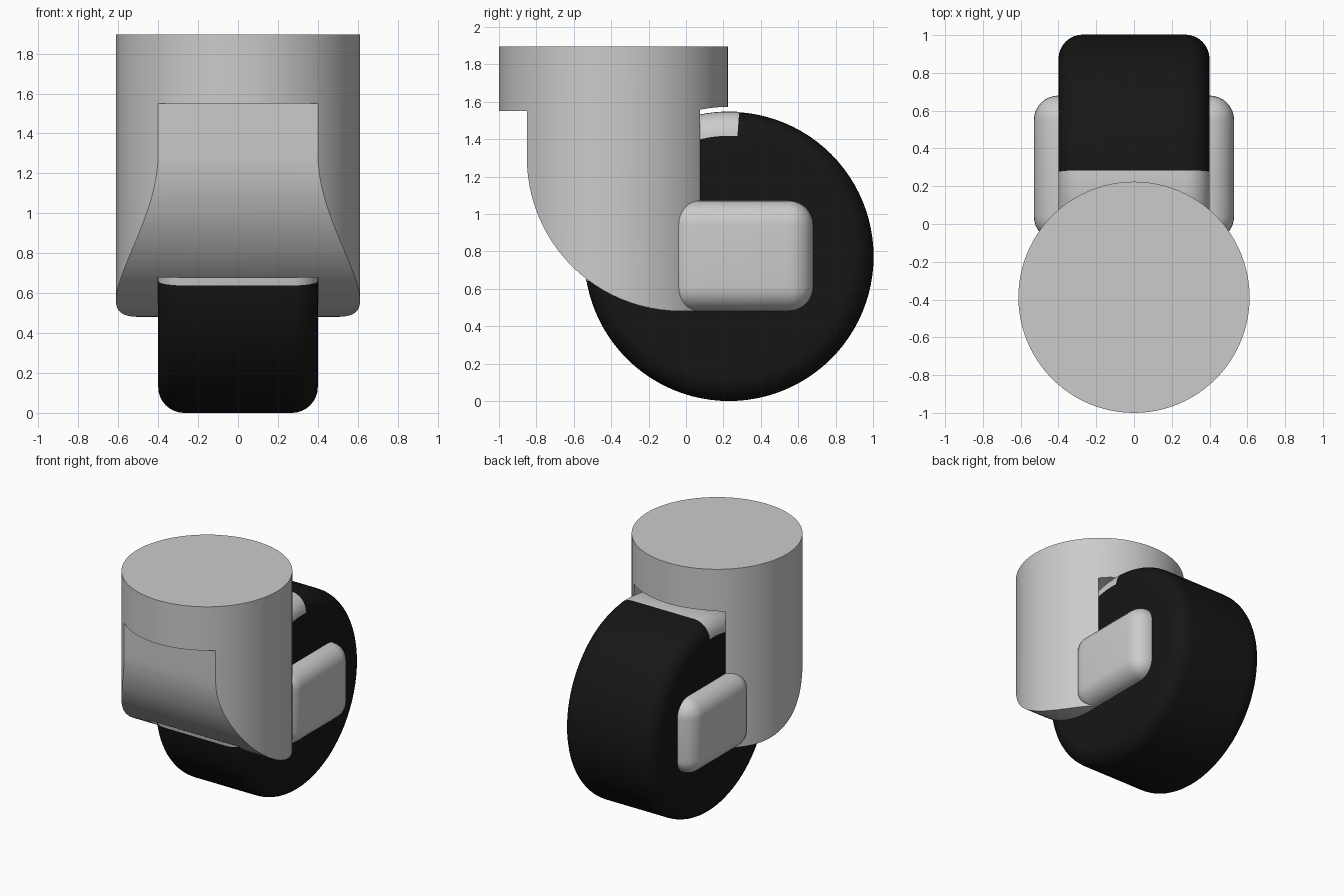
import bpy, bmesh, math
from mathutils import Matrix

if "Cube" in bpy.data.objects:
    bpy.data.objects.remove(bpy.data.objects["Cube"])

HUB_Y, HUB_Z, WHEEL_R, HALF_W = 0.23, 0.773, 0.773, 0.4

black = bpy.data.materials.new("tyre_black")
black.diffuse_color = (0.008, 0.008, 0.008, 1)
black.use_nodes = True
black.node_tree.nodes["Principled BSDF"].inputs["Base Color"].default_value = black.diffuse_color


def finish(name, bm, smooth=True):
    bmesh.ops.recalc_face_normals(bm, faces=bm.faces[:])
    mesh = bpy.data.meshes.new(name)
    bm.to_mesh(mesh)
    bm.free()
    ob = bpy.data.objects.new(name, mesh)
    bpy.context.collection.objects.link(ob)
    if smooth:
        bpy.ops.object.select_all(action='DESELECT')
        ob.select_set(True)
        bpy.context.view_layer.objects.active = ob
        bpy.ops.object.shade_smooth_by_angle(angle=math.radians(30))
    return ob


def cylinder(r, depth, matrix, segments=96):
    bm = bmesh.new()
    bmesh.ops.create_cone(bm, cap_ends=True, segments=segments, radius1=r,
                          radius2=r, depth=depth, matrix=matrix)
    return bm


def rounded_rim(radius, half, corner, steps=8):
    """Half section (x, r) of a tread with rounded shoulders."""
    right = [(half - corner + corner * math.cos(a), radius - corner + corner * math.sin(a))
             for a in (math.pi / 2 * i / steps for i in range(steps + 1))]
    return right + [(-x, r) for x, r in reversed(right)]


def sweep(profile, start, end, steps):
    """Sweep an (x, r) section around the hub; angle 0 is +y, 90 is up."""
    bm = bmesh.new()
    rings = []
    full = abs(end - start) >= 360
    for i in range(steps if full else steps + 1):
        a = math.radians(start + (end - start) * i / steps)
        rings.append([bm.verts.new((x, HUB_Y + r * math.cos(a), HUB_Z + r * math.sin(a)))
                      for x, r in profile])
    pairs = list(zip(rings, rings[1:])) + ([(rings[-1], rings[0])] if full else [])
    for p, q in pairs:
        for j in range(len(profile) - 1):
            bm.faces.new((p[j], p[j + 1], q[j + 1], q[j]))
    if full:
        for j in (0, -1):
            bm.faces.new([ring[j] for ring in rings])
    return bm


def cut(ob, cutter):
    cutter.hide_render = True
    mod = ob.modifiers.new("cut", 'BOOLEAN')
    mod.operation, mod.object, mod.solver = 'DIFFERENCE', cutter, 'EXACT'
    bpy.context.view_layer.objects.active = ob
    bpy.ops.object.modifier_apply(modifier=mod.name)
    bpy.data.objects.remove(cutter)


# Wheel with rounded shoulders
wheel = finish("wheel", sweep(rounded_rim(WHEEL_R, HALF_W, 0.13), 0, 360, 96))
wheel.data.materials.append(black)

# Thin inner guard hugging the wheel, from the top round the front
finish("inner_guard", sweep(rounded_rim(WHEEL_R + 0.002, HALF_W + 0.001, 0.13), 86, 190, 40))

# Upright housing: cylinder with a stepped, curved front and a wheel well
housing = finish("housing", cylinder(0.612, 1.435, Matrix.Translation((0, -0.388, 1.1775))), False)

front = [(-1.2, 1.55), (-0.851, 1.55)]
front += [(-0.03 - 0.821 * math.cos(a), 1.302 - 0.821 * math.sin(a))
          for a in (math.pi / 2 * i / 24 for i in range(25))]
front += [(0.4, 0.481), (0.4, 0.3), (-1.2, 0.3)]
bm = bmesh.new()
face = bm.faces.new([bm.verts.new((-1, y, z)) for y, z in front])
ext = bmesh.ops.extrude_face_region(bm, geom=[face])
bmesh.ops.translate(bm, vec=(2, 0, 0),
                    verts=[v for v in ext["geom"] if isinstance(v, bmesh.types.BMVert)])
cut(housing, finish("front_cutter", bm, False))

to_x = Matrix.Translation((0, HUB_Y, HUB_Z)) @ Matrix.Rotation(math.pi / 2, 4, 'Y')
cut(housing, finish("well_cutter", cylinder(0.8, 2 * HALF_W, to_x), False))
bpy.ops.object.select_all(action='DESELECT')
housing.select_set(True)
bpy.context.view_layer.objects.active = housing
bpy.ops.object.shade_smooth_by_angle(angle=math.radians(30))

# Rounded axle block that shows as an arm on each side of the wheel
bm = bmesh.new()
bmesh.ops.create_cube(bm, size=1, matrix=Matrix.Translation((0, 0.295, 0.776))
                      @ Matrix.Diagonal((1.06, 0.77, 0.59, 1)))
bmesh.ops.bevel(bm, geom=bm.edges[:], offset=0.13, segments=8, profile=0.5, affect='EDGES')
finish("axle_arms", bm)
